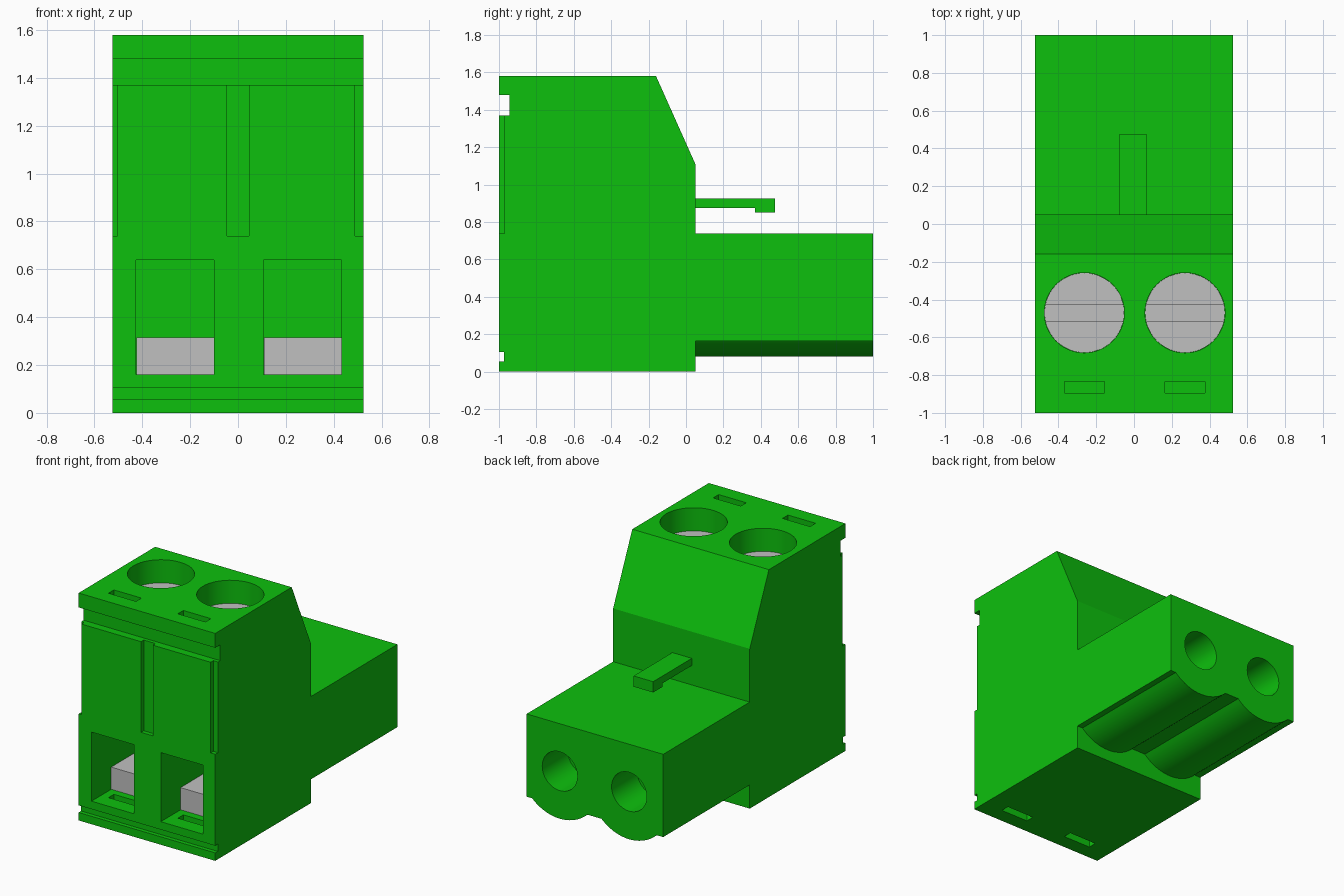
import bpy
import bmesh
import math
from mathutils import Vector

default = bpy.data.objects.get("Cube")
if default:
    bpy.data.objects.remove(default, do_unlink=True)


def make_material(name, color):
    mat = bpy.data.materials.new(name)
    mat.use_nodes = True
    mat.diffuse_color = color
    bsdf = next(n for n in mat.node_tree.nodes if n.type == 'BSDF_PRINCIPLED')
    bsdf.inputs["Base Color"].default_value = color
    return mat


GREEN = make_material("green plastic", (0.004, 0.53, 0.004, 1))
GREY = make_material("grey metal", (0.53, 0.53, 0.53, 1))


def extrude(name, points, offset, mat):
    """Solid made by sweeping a closed outline along an offset."""
    bm = bmesh.new()
    face = bm.faces.new([bm.verts.new(p) for p in points])
    swept = bmesh.ops.extrude_face_region(bm, geom=[face])["geom"]
    verts = [g for g in swept if isinstance(g, bmesh.types.BMVert)]
    bmesh.ops.translate(bm, verts=verts, vec=Vector(offset))
    bmesh.ops.recalc_face_normals(bm, faces=bm.faces)
    mesh = bpy.data.meshes.new(name)
    bm.to_mesh(mesh)
    bm.free()
    mesh.materials.append(mat)
    obj = bpy.data.objects.new(name, mesh)
    bpy.context.collection.objects.link(obj)
    return obj


def box(name, x, y, z, mat=GREEN):
    corners = [(x[0], y[0], z[0]), (x[1], y[0], z[0]),
               (x[1], y[1], z[0]), (x[0], y[1], z[0])]
    return extrude(name, corners, (0, 0, z[1] - z[0]), mat)


def circle(center, radius, axis, steps=48):
    cx, cy, cz = center
    pts = []
    for i in range(steps):
        a = math.tau * i / steps
        u, v = radius * math.cos(a), radius * math.sin(a)
        pts.append((cx + u, cy + v, cz) if axis == "z" else (cx + u, cy, cz + v))
    return pts


def cut(target, cutter):
    cutter.hide_render = True
    mod = target.modifiers.new("cut", 'BOOLEAN')
    mod.operation = 'DIFFERENCE'
    mod.solver = 'EXACT'
    mod.object = cutter
    bpy.context.view_layer.objects.active = target
    bpy.ops.object.modifier_apply(modifier=mod.name)
    bpy.data.objects.remove(cutter, do_unlink=True)


def smooth(obj):
    bpy.ops.object.select_all(action='DESELECT')
    obj.select_set(True)
    bpy.context.view_layer.objects.active = obj
    bpy.ops.object.shade_smooth_by_angle(angle=math.radians(20))


HALF = 0.525
BACK = 0.05
WAYS = (-0.263, 0.27)

# Housing: side profile with the two front notches
side = [(-1, 0), (BACK, 0), (BACK, 1.11), (-0.16, 1.58), (-1, 1.58),
        (-1, 1.48), (-0.945, 1.48), (-0.945, 1.37), (-1, 1.37),
        (-1, 0.105), (-0.972, 0.105), (-0.972, 0.055), (-1, 0.055)]
housing = extrude("housing", [(-HALF, y, z) for y, z in side],
                  (2 * HALF, 0, 0), GREEN)

# Upright grooves at both edges and the middle of the front
for groove in ((-0.6, -0.503), (-0.045, 0.045), (0.49, 0.6)):
    cut(housing, box("groove_cutter", groove, (-1.1, -0.97), (0.74, 1.4)))

for i, x in enumerate(WAYS):
    tag = ("right", "left")[i]
    # Wire entry, screw well, test slot and floor slot
    cut(housing, box("entry_cutter", (x - 0.163, x + 0.163),
                     (-1.1, -0.25), (0.16, 0.64)))
    cut(housing, extrude("well_cutter", circle((x, -0.47, 1.3), 0.212, "z"),
                         (0, 0, 0.4), GREEN))
    slot_x, slot_y = (x - 0.106, x + 0.106), (-0.895, -0.835)
    cut(housing, box("test_slot_cutter", slot_x, slot_y, (1.48, 1.7)))
    cut(housing, box("floor_slot_cutter", slot_x, slot_y, (-0.1, 0.2)))

    # Slotted clamping screw at the bottom of the well
    screw = extrude(tag + "_screw", circle((x, -0.47, 1.3), 0.211, "z"),
                    (0, 0, 0.12), GREY)
    cut(screw, box("slot_cutter", (x - 0.3, x + 0.3),
                   (-0.515, -0.43), (1.37, 1.5), GREY))
    smooth(screw)

    # Wire clamp block inside the entry
    box(tag + "_clamp", (x - 0.162, x + 0.162), (-0.785, -0.251),
        (0.161, 0.315), GREY)
smooth(housing)

# Plug: rear block whose underside bulges around each contact
outline = [(HALF, 0.74), (-HALF, 0.74), (-HALF, 0.165)]
radius, center_z = 0.307, 0.387
spread = math.acos((center_z - 0.165) / radius)
for x in WAYS:
    for i in range(25):
        a = spread * (i / 12 - 1)
        outline.append((x + radius * math.sin(a), center_z - radius * math.cos(a)))
outline.append((HALF, 0.165))
plug = extrude("plug", [(x, BACK, z) for x, z in outline],
               (0, 1 - BACK, 0), GREEN)
for x in WAYS:
    cut(plug, extrude("socket_cutter", circle((x, 0.72, 0.41), 0.135, "y"),
                      (0, 0.4, 0), GREEN))
smooth(plug)

# Hooked latch above the plug
latch = [(BACK, 0.875), (0.37, 0.875), (0.37, 0.85), (0.475, 0.85),
         (0.475, 0.925), (BACK, 0.925)]
extrude("latch", [(-0.08, y, z) for y, z in latch], (0.15, 0, 0), GREEN)
